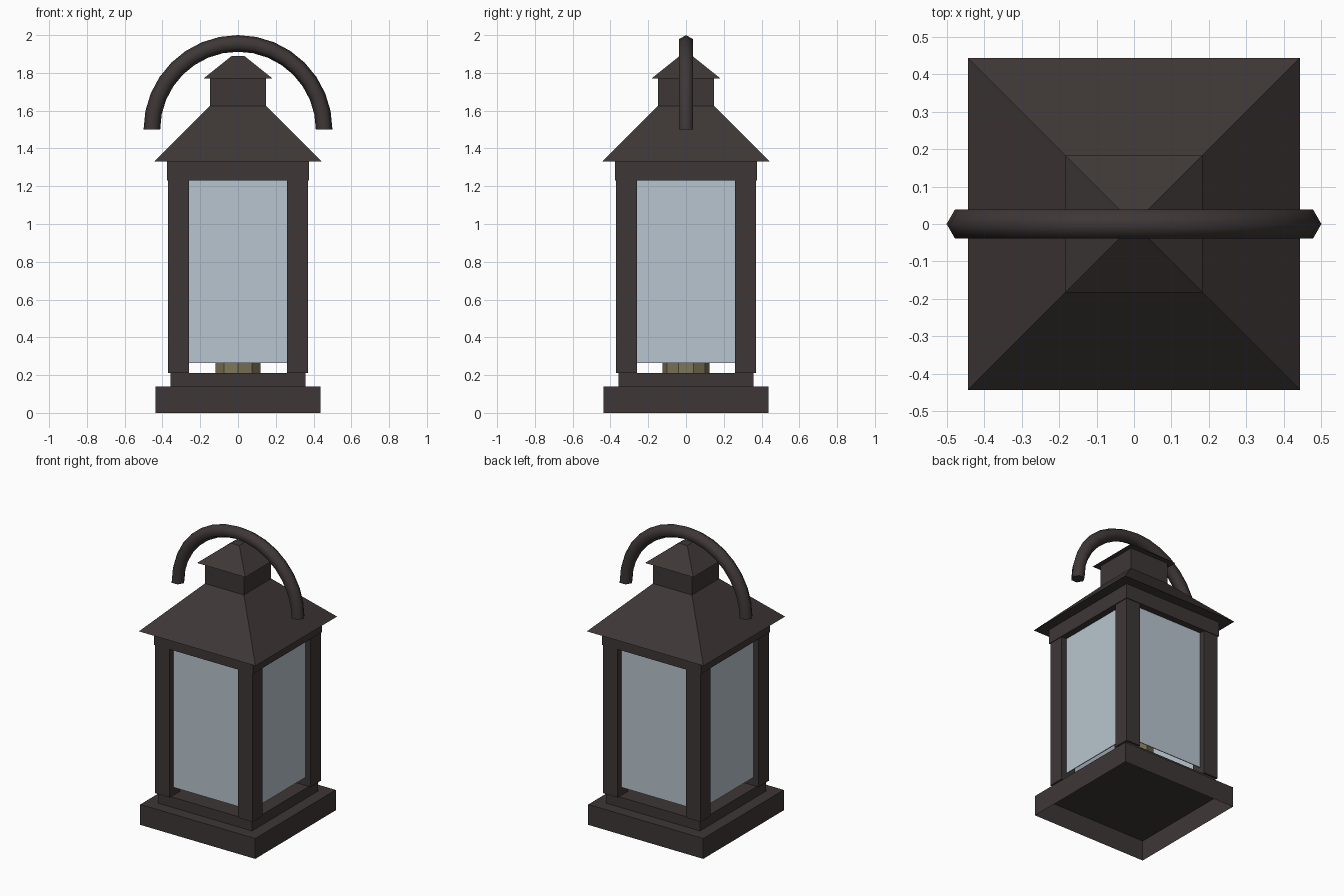
import bpy, bmesh, math
from mathutils import Matrix, Vector

if "Cube" in bpy.data.objects:
    bpy.data.objects.remove(bpy.data.objects["Cube"])


def material(name, rgb):
    m = bpy.data.materials.new(name)
    m.diffuse_color = (*rgb, 1.0)
    m.use_nodes = True
    m.node_tree.nodes["Principled BSDF"].inputs["Base Color"].default_value = m.diffuse_color
    return m


METAL = material("dark_bronze", (0.048, 0.038, 0.037))
GLASS = material("pale_blue_glass", (0.48, 0.56, 0.62))
WAX = material("olive_wax", (0.21, 0.18, 0.10))


def finish(bm, name, mat):
    bmesh.ops.recalc_face_normals(bm, faces=bm.faces)
    me = bpy.data.meshes.new(name)
    bm.to_mesh(me)
    bm.free()
    me.materials.append(mat)
    ob = bpy.data.objects.new(name, me)
    bpy.context.collection.objects.link(ob)
    return ob


def box(name, centre, size, mat):
    bm = bmesh.new()
    bmesh.ops.create_cube(bm, size=1.0,
                          matrix=Matrix.Translation(centre) @ Matrix.Diagonal((*size, 1.0)))
    return finish(bm, name, mat)


def square_tier(name, half_low, half_high, z0, z1, open_bottom=False):
    """Square block or frustum centred on the z axis."""
    bm = bmesh.new()
    rings = [[bm.verts.new((sx * h, sy * h, z))
              for sx, sy in ((-1, -1), (1, -1), (1, 1), (-1, 1))]
             for h, z in ((half_low, z0), (half_high, z1))]
    low, high = rings
    for i in range(4):
        j = (i + 1) % 4
        bm.faces.new((low[i], low[j], high[j], high[i]))
    bm.faces.new(high)
    if not open_bottom:
        bm.faces.new(low[::-1])
    return finish(bm, name, METAL)


# Stacked square tiers: base, band, roof and chimney cap
square_tier("base", 0.437, 0.437, 0.0, 0.14, open_bottom=True)
square_tier("base_step", 0.357, 0.357, 0.14, 0.21)
square_tier("top_band", 0.375, 0.375, 1.23, 1.33)
square_tier("main_roof", 0.443, 0.148, 1.33, 1.625)
square_tier("chimney", 0.148, 0.148, 1.625, 1.77)
square_tier("chimney_cap", 0.183, 0.033, 1.77, 1.89)

# Corner posts
for sx in (-1, 1):
    for sy in (-1, 1):
        box(f"post_{'right' if sx > 0 else 'left'}_{'back' if sy > 0 else 'front'}",
            (sx * 0.315, sy * 0.315, 0.72), (0.11, 0.11, 1.02), METAL)

# Glass panes, with a gap above the base
for sign, fb, lr in ((-1, "front", "left"), (1, "back", "right")):
    box(f"glass_{fb}", (0, sign * 0.328, 0.7475), (0.52, 0.006, 0.965), GLASS)
    box(f"glass_{lr}", (sign * 0.328, 0, 0.7475), (0.006, 0.52, 0.965), GLASS)

# Ten-sided candle with a vertex on the y axis
bm = bmesh.new()
bmesh.ops.create_cone(bm, cap_ends=True, segments=10, radius1=0.125, radius2=0.125, depth=0.40,
                      matrix=Matrix.Translation((0, 0, 0.41)) @ Matrix.Rotation(math.pi / 2, 4, 'Z'))
ys = max(v.co.y for v in bm.verts)
if ys < 0.124:
    bmesh.ops.rotate(bm, verts=bm.verts, matrix=Matrix.Rotation(math.pi / 2, 3, 'Z'))
finish(bm, "candle", WAX)

# Half-ring handle with a hexagonal section
bm = bmesh.new()
R, r, STEPS, SIDES, Z0 = 0.456, 0.044, 16, 6, 1.50
rings = []
for i in range(STEPS + 1):
    a = math.pi * i / STEPS
    out = Vector((math.cos(a), 0, math.sin(a)))
    rings.append([bm.verts.new(Vector((0, 0, Z0)) + out * (R + r * math.cos(t))
                               + Vector((0, r * math.sin(t), 0)))
                  for t in (2 * math.pi * k / SIDES for k in range(SIDES))])
for a, b in zip(rings, rings[1:]):
    for k in range(SIDES):
        n = (k + 1) % SIDES
        bm.faces.new((a[k], a[n], b[n], b[k]))
bm.faces.new(rings[0])
bm.faces.new(rings[-1])
handle = finish(bm, "handle", METAL)
bpy.ops.object.select_all(action='DESELECT')
handle.select_set(True)
bpy.context.view_layer.objects.active = handle
bpy.ops.object.shade_smooth_by_angle(angle=math.radians(70))
